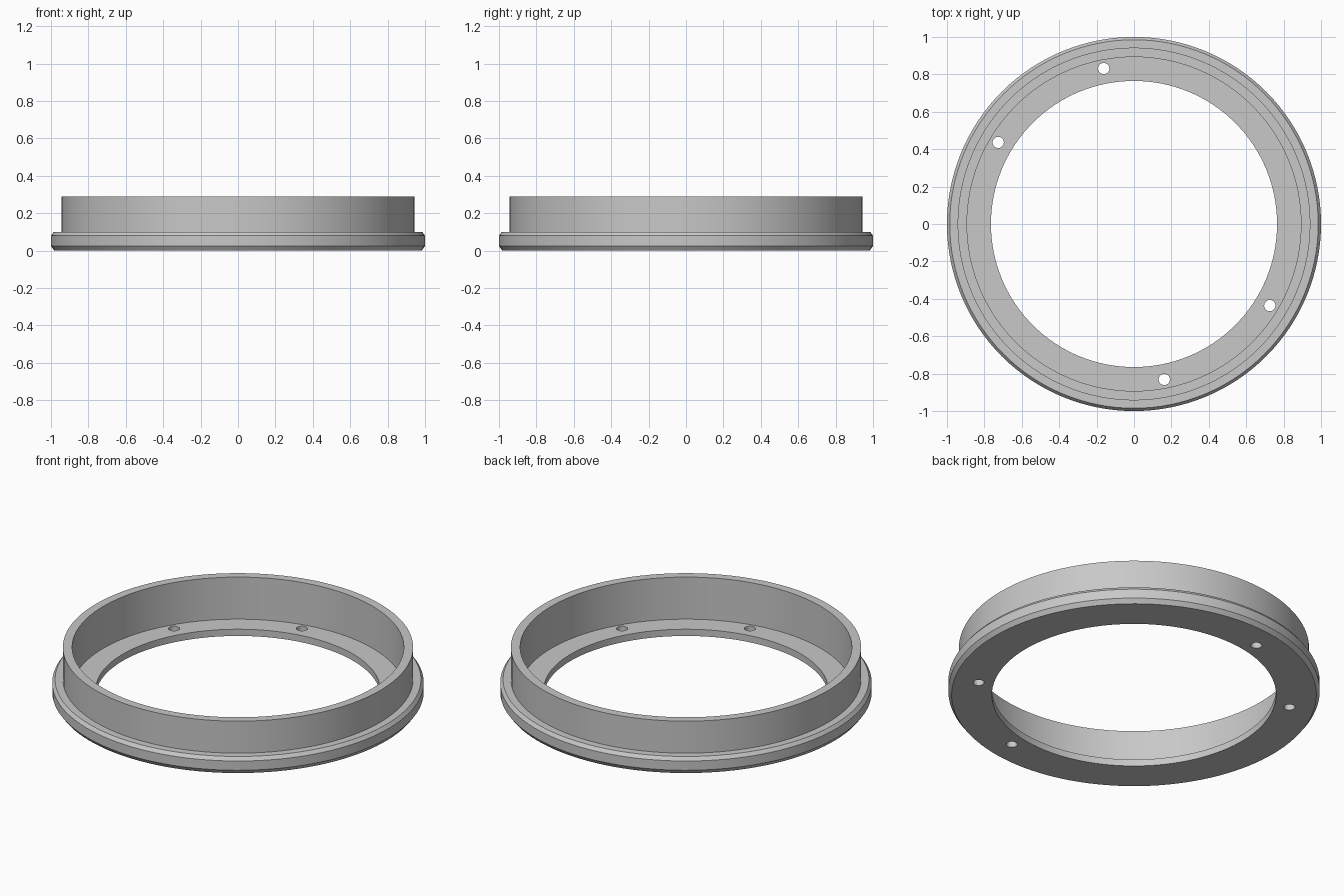
import bpy, bmesh, math
from mathutils import Matrix, Vector

default = bpy.data.objects.get("Cube")
if default:
    bpy.data.objects.remove(default, do_unlink=True)

SEGMENTS = 128
HOLE_ORBIT, HOLE_RADIUS = 0.847, 0.03

grey = bpy.data.materials.new("plain_grey")
grey.use_nodes = True
colour = (0.58, 0.58, 0.58, 1)
grey.diffuse_color = colour
grey.node_tree.nodes["Principled BSDF"].inputs["Base Color"].default_value = colour


def add_object(name, bm):
    bmesh.ops.recalc_face_normals(bm, faces=bm.faces)
    mesh = bpy.data.meshes.new(name)
    bm.to_mesh(mesh)
    bm.free()
    mesh.materials.append(grey)
    obj = bpy.data.objects.new(name, mesh)
    bpy.context.collection.objects.link(obj)
    return obj


# Flanged ring: inner lip, upright wall and chamfered flange in one profile
profile = [(0.765, 0), (0.982, 0), (1, 0.025), (1, 0.08), (0.985, 0.1),
           (0.943, 0.1), (0.943, 0.29), (0.893, 0.29), (0.893, 0.04), (0.765, 0.04)]
bm = bmesh.new()
verts = [bm.verts.new((r, 0, z)) for r, z in profile]
edges = [bm.edges.new((verts[i - 1], verts[i])) for i in range(len(verts))]
bmesh.ops.spin(bm, geom=verts + edges, cent=(0, 0, 0), axis=(0, 0, 1),
               angle=math.tau, steps=SEGMENTS, use_merge=True)
bmesh.ops.remove_doubles(bm, verts=bm.verts, dist=0.0001)
ring = add_object("flanged_ring", bm)

# Two opposite pairs of screw holes through the lip
bm = bmesh.new()
for degrees in (101, 149, 281, 329):
    a = math.radians(degrees)
    spot = Vector((math.cos(a), math.sin(a), 0)) * HOLE_ORBIT
    bmesh.ops.create_cone(bm, cap_ends=True, segments=32, radius1=HOLE_RADIUS,
                          radius2=HOLE_RADIUS, depth=0.2,
                          matrix=Matrix.Translation(spot))
cutter = add_object("hole_cutter", bm)
cutter.hide_render = True

cut = ring.modifiers.new("screw_holes", "BOOLEAN")
cut.operation, cut.solver, cut.object = "DIFFERENCE", "EXACT", cutter

bpy.ops.object.select_all(action="DESELECT")
ring.select_set(True)
bpy.context.view_layer.objects.active = ring
bpy.ops.object.modifier_apply(modifier=cut.name)
bpy.data.objects.remove(cutter, do_unlink=True)
bpy.ops.object.shade_smooth_by_angle(angle=math.radians(30))
